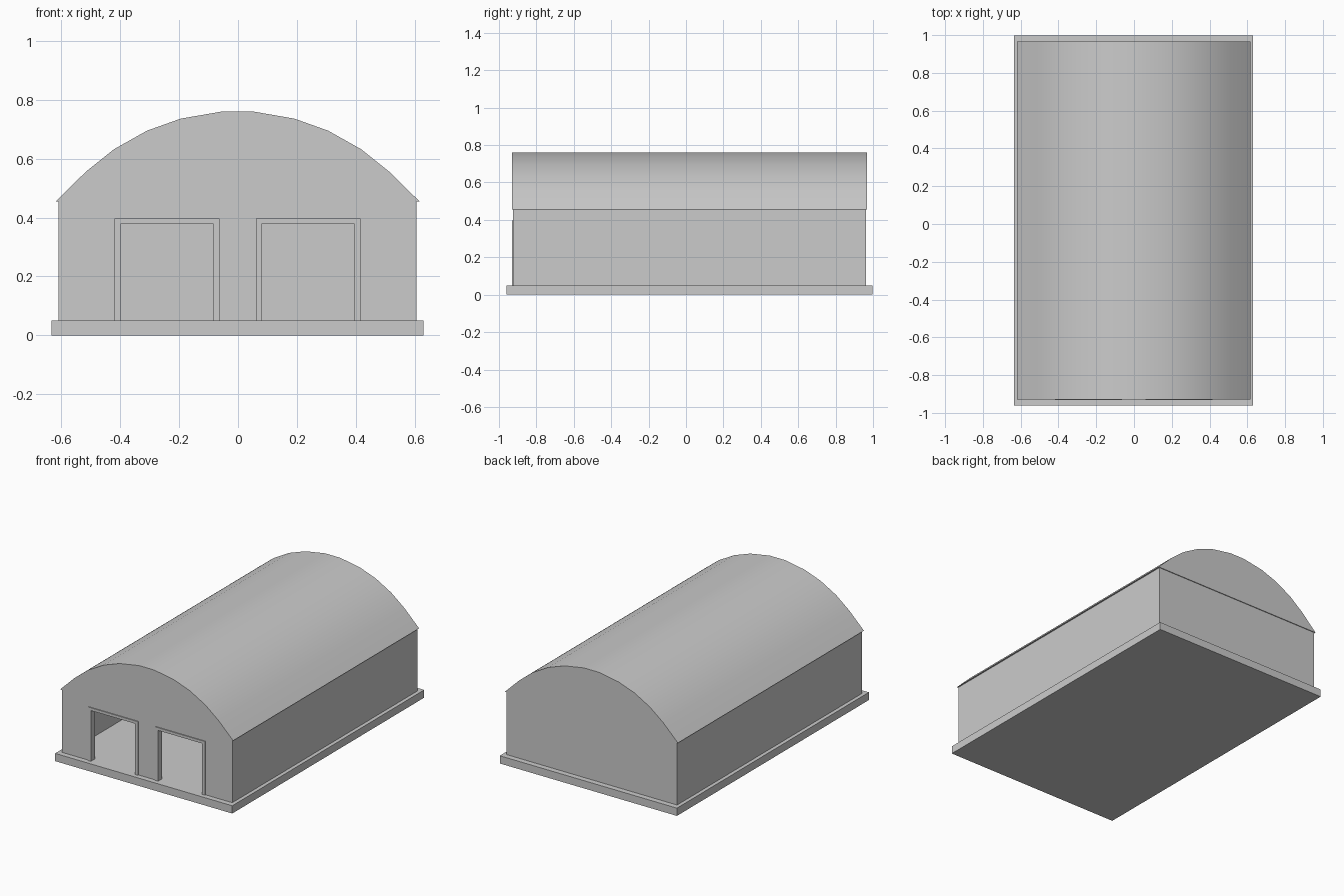
import bpy
import bmesh
from mathutils import Vector

cube = bpy.data.objects.get("Cube")
if cube:
    bpy.data.objects.remove(cube, do_unlink=True)

CX = -0.0015                       # centre line of the building
FLOOR, EAVE = 0.05, 0.455
FRONT, BACK = -0.925, 0.962        # outer wall faces
HALF, THICK = 0.6085, 0.03

grey = bpy.data.materials.new("light grey")
grey.use_nodes = True
colour = (0.6, 0.6, 0.6, 1)
grey.diffuse_color = colour
grey.node_tree.nodes["Principled BSDF"].inputs["Base Color"].default_value = colour


def prism(name, outline, axis, start, end):
    """Extrude a 2D outline along y (outline in x, z) or z (outline in x, y)."""
    bm = bmesh.new()
    if axis == "y":
        pts = [(x + CX, start, z) for x, z in outline]
        step = Vector((0, end - start, 0))
    else:
        pts = [(x + CX, y, start) for x, y in outline]
        step = Vector((0, 0, end - start))
    face = bm.faces.new([bm.verts.new(p) for p in pts])
    out = bmesh.ops.extrude_face_region(bm, geom=[face], use_keep_orig=True)
    verts = [g for g in out["geom"] if isinstance(g, bmesh.types.BMVert)]
    bmesh.ops.translate(bm, verts=verts, vec=step)
    bmesh.ops.recalc_face_normals(bm, faces=bm.faces)
    mesh = bpy.data.meshes.new(name)
    bm.to_mesh(mesh)
    bm.free()
    mesh.materials.append(grey)
    obj = bpy.data.objects.new(name, mesh)
    bpy.context.collection.objects.link(obj)
    return obj


def doorway(centre, half, top):
    """Points up, over and down one doorway."""
    a, b = centre - half, centre + half
    return [(a, FLOOR), (a, top), (b, top), (b, FLOOR)]


# Foundation slab
prism("foundation", [(-0.6325, -0.96), (0.6325, -0.96), (0.6325, 0.998), (-0.6325, 0.998)],
      "z", 0, FLOOR)

# Side and back walls as one U-shaped plan
inner = HALF - THICK
prism("side_and_back_walls",
      [(-HALF, FRONT + THICK), (-HALF, BACK), (HALF, BACK), (HALF, FRONT + THICK),
       (inner, FRONT + THICK), (inner, BACK - THICK),
       (-inner, BACK - THICK), (-inner, FRONT + THICK)], "z", FLOOR, EAVE)

# Front wall with two doorways
DOORS = {"right": -0.24, "left": 0.24}
wall = [(-HALF, EAVE), (-HALF, FLOOR)]
for centre in DOORS.values():
    wall += doorway(centre, 0.158, 0.378)
wall += [(HALF, FLOOR), (HALF, EAVE)]
prism("front_wall", wall, "y", FRONT, FRONT + THICK)

# Door frames standing just proud of the wall
for side, centre in DOORS.items():
    frame = doorway(centre, 0.178, 0.396) + doorway(centre, 0.158, 0.378)[::-1]
    prism(side + "_door_frame", frame, "y", FRONT - 0.006, FRONT + THICK + 0.006)

# Barrel roof with closed gable ends
arc = [(0.054, 0.76), (0.193, 0.736), (0.308, 0.695), (0.42, 0.632), (0.515, 0.556), (0.618, EAVE)]
roof = prism("barrel_roof", [(-x, z) for x, z in reversed(arc)] + arc, "y", -0.93, 0.967)
bpy.ops.object.select_all(action="DESELECT")
roof.select_set(True)
bpy.context.view_layer.objects.active = roof
bpy.ops.object.shade_smooth_by_angle(angle=0.6)
